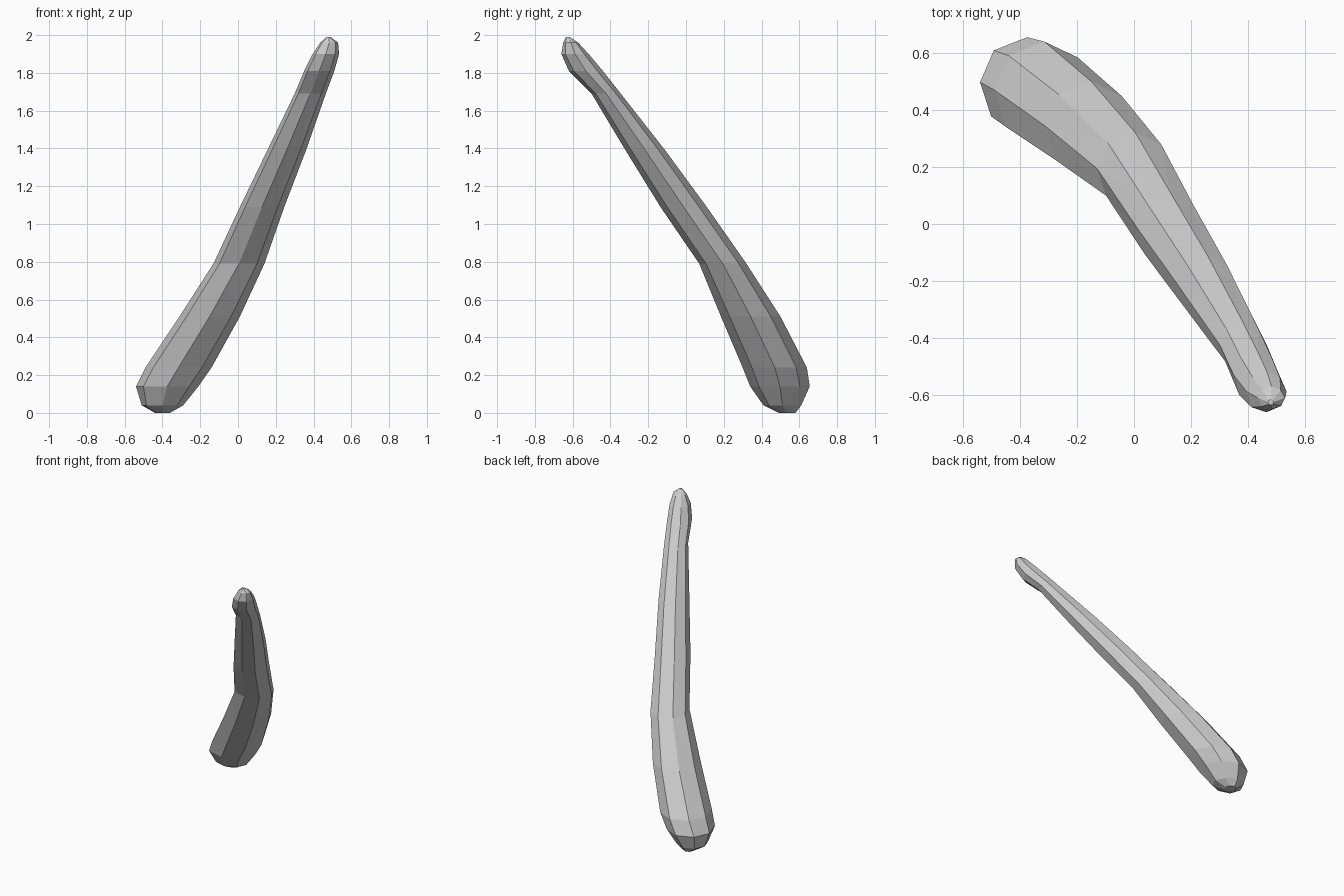
import bpy, bmesh
from math import sin, cos, pi

cube = bpy.data.objects.get("Cube")
if cube:
    bpy.data.objects.remove(cube)

SIDES = 8
# Level sections from foot to tip: height, x low, x high, y low, y high
SECTIONS = [
    (0.01, -.44, -.36, .49, .58),
    (0.05, -.51, -.29, .41, .61),
    (0.15, -.54, -.21, .34, .655),
    (0.25, -.49, -.14, .30, .64),
    (0.52, -.31, .01, .185, .50),
    (0.80, -.13, .14, .07, .32),
    (1.10, .01, .245, -.135, .11),
    (1.40, .155, .36, -.32, -.11),
    (1.70, .30, .465, -.50, -.345),
    (1.82, .35, .51, -.62, -.44),
    (1.91, .395, .535, -.66, -.515),
    (1.97, .435, .53, -.65, -.57),
    (2.00, .47, .49, -.635, -.615),
]


def add_ring(bm, z, x0, x1, y0, y1):
    """Faceted oval with a sharper front right ridge and a flatter opposite side."""
    ring = []
    for i in range(SIDES):
        a = 2 * pi * i / SIDES
        facing = cos(a - 1.25 * pi)
        k = 1.08 if facing > .95 else 0.95 if facing < -.95 else 1
        ring.append(bm.verts.new(((x0 + x1 + k * (x1 - x0) * cos(a)) / 2,
                                  (y0 + y1 + k * (y1 - y0) * sin(a)) / 2, z)))
    return ring


# Tapered, bent club body
bm = bmesh.new()
rings = [add_ring(bm, *s) for s in SECTIONS]
for low, high in zip(rings, rings[1:]):
    for i in range(SIDES):
        j = (i + 1) % SIDES
        bm.faces.new((low[i], low[j], high[j], high[i]))
bm.faces.new(rings[0][::-1])
bm.faces.new(rings[-1])
bmesh.ops.recalc_face_normals(bm, faces=bm.faces)
# Break the warped side panels into flat facets
bmesh.ops.triangulate(bm, faces=bm.faces, quad_method='SHORT_EDGE')

# Settle the foot on the ground
base = min(v.co.z for v in bm.verts)
bmesh.ops.translate(bm, verts=bm.verts, vec=(0, 0, -base))

mesh = bpy.data.meshes.new("club_body")
bm.to_mesh(mesh)
bm.free()
club = bpy.data.objects.new("club_body", mesh)
bpy.context.collection.objects.link(club)

# Plain grey
grey = bpy.data.materials.new("light_grey")
grey.use_nodes = True
grey.diffuse_color = (.6, .6, .6, 1)
grey.node_tree.nodes["Principled BSDF"].inputs["Base Color"].default_value = (.6, .6, .6, 1)
mesh.materials.append(grey)
